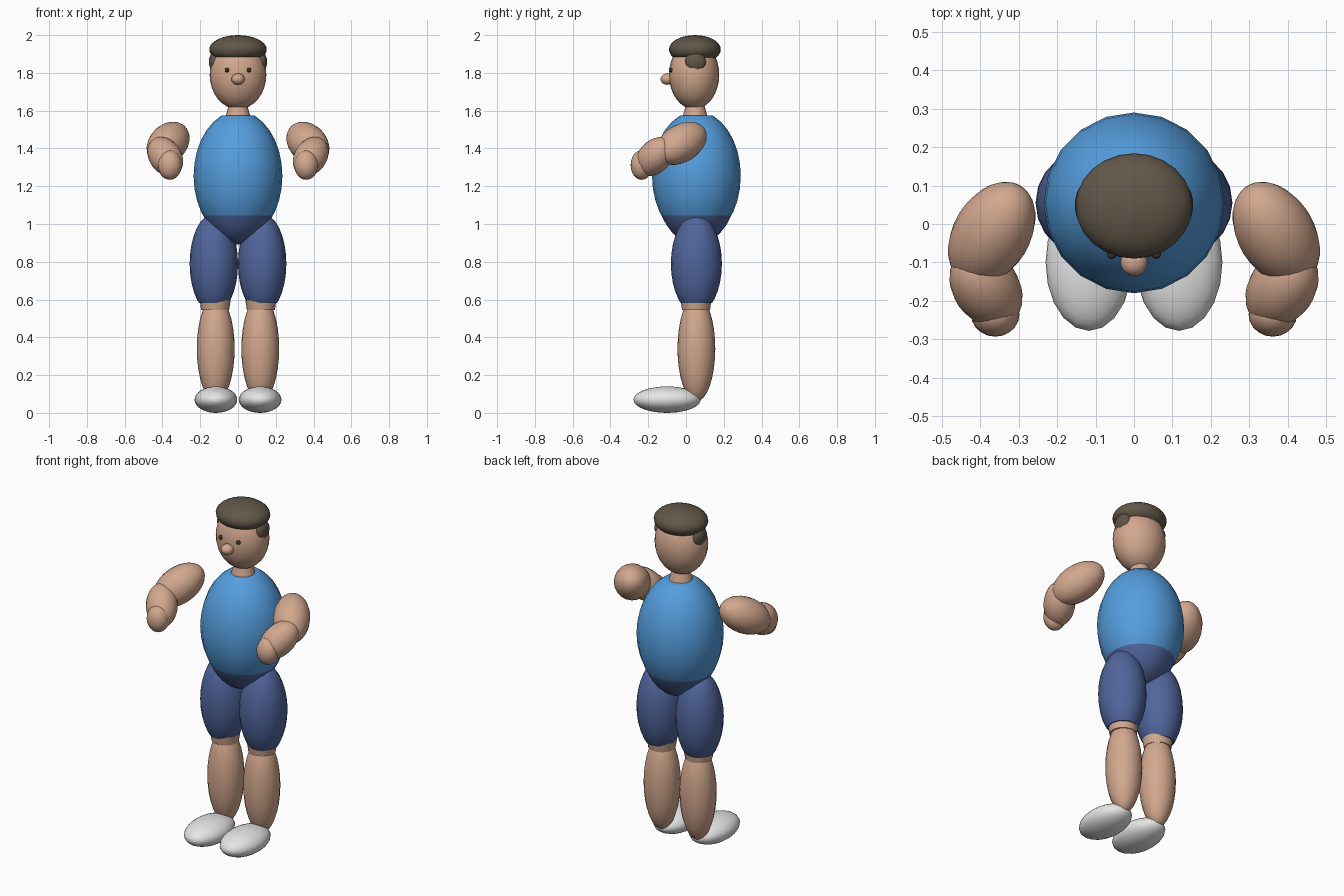
import bpy
import bmesh
from mathutils import Vector, Matrix

cube = bpy.data.objects.get("Cube")
if cube:
    bpy.data.objects.remove(cube, do_unlink=True)


def material(name, rgb):
    m = bpy.data.materials.new(name)
    m.use_nodes = True
    m.diffuse_color = (*rgb, 1)
    m.node_tree.nodes["Principled BSDF"].inputs["Base Color"].default_value = (*rgb, 1)
    return m


skin = material("skin", (0.65, 0.39, 0.27))
shirt_blue = material("shirt blue", (0.09, 0.34, 0.73))
navy = material("navy", (0.08, 0.13, 0.33))
brown = material("dark brown", (0.12, 0.095, 0.065))
white = material("shoe white", (0.78, 0.79, 0.78))
black = material("eye dark", (0.04, 0.035, 0.035))


def finish(name, bm, mat):
    mesh = bpy.data.meshes.new(name)
    bm.to_mesh(mesh)
    bm.free()
    obj = bpy.data.objects.new(name, mesh)
    bpy.context.collection.objects.link(obj)
    mesh.materials.append(mat)
    bpy.ops.object.select_all(action="DESELECT")
    obj.select_set(True)
    bpy.context.view_layer.objects.active = obj
    bpy.ops.object.shade_smooth_by_angle(angle=0.9)
    return obj


def ellipsoid(name, mat, centre, radii, axis=None, low=None, high=None, segments=20):
    """Ellipsoid whose z radius may point along axis, cut flat at low / high."""
    bm = bmesh.new()
    bmesh.ops.create_uvsphere(bm, u_segments=segments, v_segments=16, radius=1)
    turn = Vector(axis).to_track_quat("Z", "Y").to_matrix().to_4x4() if axis else Matrix()
    bm.transform(Matrix.Translation(centre) @ turn @ Matrix.Diagonal((*radii, 1)))
    for height, direction in ((low, -1), (high, 1)):
        if height is not None:
            geom = bm.verts[:] + bm.edges[:] + bm.faces[:]
            cut = bmesh.ops.bisect_plane(bm, geom=geom, plane_co=(0, 0, height),
                                         plane_no=(0, 0, direction), clear_outer=True)
            edges = [e for e in cut["geom_cut"] if isinstance(e, bmesh.types.BMEdge)]
            bmesh.ops.contextual_create(bm, geom=edges)
    bmesh.ops.recalc_face_normals(bm, faces=bm.faces)
    return finish(name, bm, mat)


def taper(name, mat, centre, r_low, r_high, height):
    bm = bmesh.new()
    bmesh.ops.create_cone(bm, cap_ends=True, segments=20, radius1=r_low,
                          radius2=r_high, depth=height)
    bm.transform(Matrix.Translation(centre))
    return finish(name, bm, mat)


# Body
ellipsoid("shirt", shirt_blue, (0, 0.055, 1.255), (0.235, 0.235, 0.343), low=1.02, high=1.575)
ellipsoid("hips", navy, (0, 0.055, 1.25), (0.225, 0.225, 0.36), high=1.1)
taper("neck", skin, (0, 0.048, 1.6), 0.068, 0.046, 0.08)

# Head
ellipsoid("head", skin, (0, 0.043, 1.79), (0.15, 0.133, 0.182), segments=24)
ellipsoid("hair", brown, (0, 0.047, 1.924), (0.152, 0.137, 0.076), segments=24)
ellipsoid("nose", skin, (0, -0.1, 1.767), (0.035, 0.035, 0.03))

for side, s in (("left", 1), ("right", -1)):
    # Face details
    ellipsoid(side + "_eye", black, (s * 0.058, -0.079, 1.815), (0.012, 0.012, 0.012))
    ellipsoid(side + "_sideburn", brown, (s * 0.124, 0.05, 1.858), (0.03, 0.055, 0.053))
    # Leg
    ellipsoid(side + "_shorts_leg", navy, (s * 0.128, 0.055, 0.79),
              (0.128, 0.135, 0.265), low=0.582)
    taper(side + "_knee", skin, (s * 0.121, 0.053, 0.57), 0.074, 0.082, 0.05)
    ellipsoid(side + "_calf", skin, (s * 0.118, 0.055, 0.34), (0.1, 0.1, 0.28))
    ellipsoid(side + "_shoe", white, (s * 0.117, -0.1, 0.07), (0.113, 0.178, 0.07))
    # Arm
    ellipsoid(side + "_upper_arm", skin, (s * 0.37, -0.025, 1.427),
              (0.1, 0.1, 0.156), axis=(s * 0.456, -0.755, -0.47))
    ellipsoid(side + "_forearm", skin, (s * 0.385, -0.165, 1.357),
              (0.086, 0.086, 0.127), axis=(s * -0.44, -0.636, -0.636))
    ellipsoid(side + "_hand", skin, (s * 0.361, -0.235, 1.312), (0.063, 0.058, 0.078))
